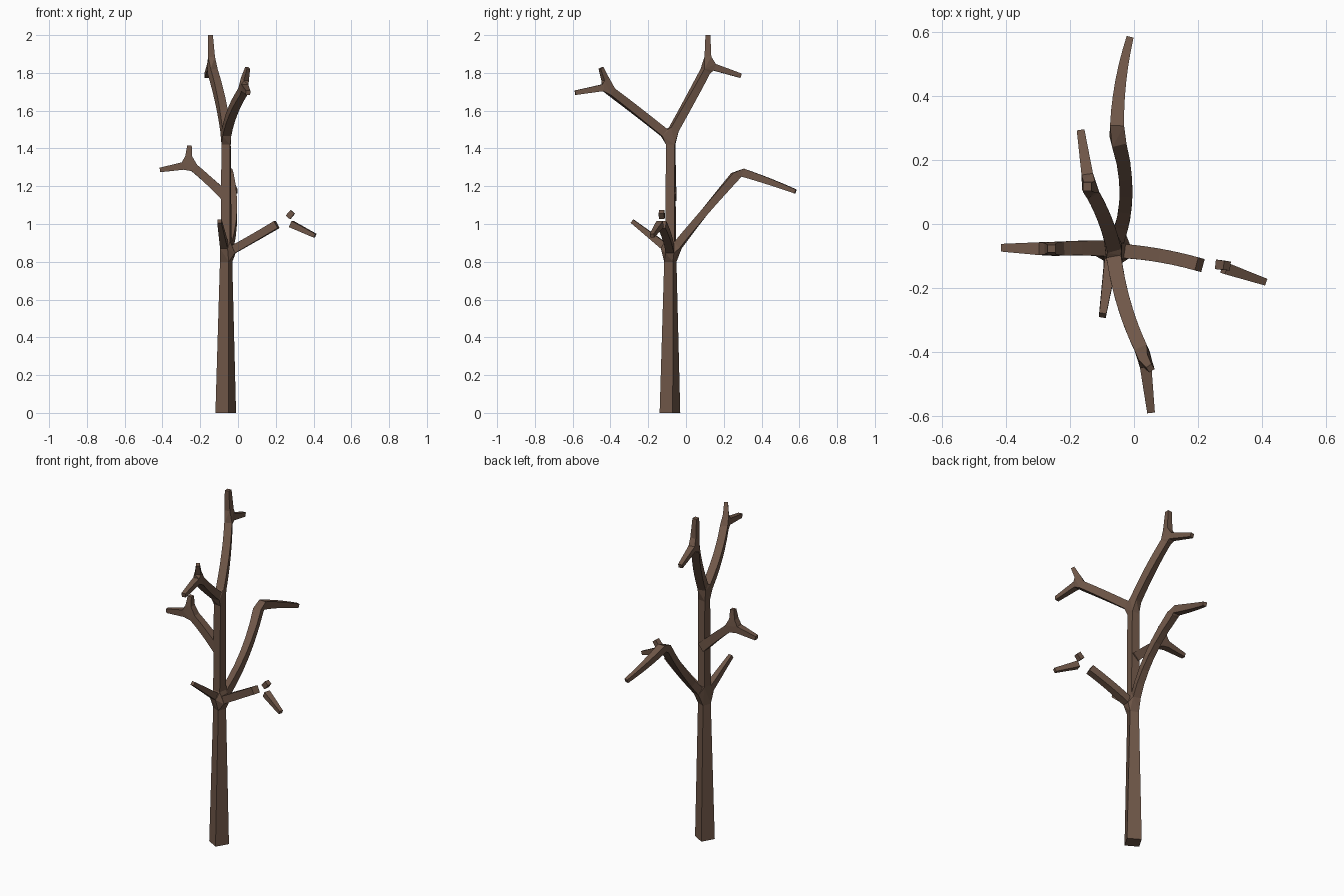
import bpy, bmesh, math
from mathutils import Vector, Quaternion

if "Cube" in bpy.data.objects:
    bpy.data.objects.remove(bpy.data.objects["Cube"])

bark = bpy.data.materials.new("bark")
bark.diffuse_color = (0.16, 0.095, 0.065, 1)
bark.use_nodes = True
bark.node_tree.nodes["Principled BSDF"].inputs["Base Color"].default_value = bark.diffuse_color


def finish(name, bm):
    bmesh.ops.recalc_face_normals(bm, faces=bm.faces[:])
    me = bpy.data.meshes.new(name)
    bm.to_mesh(me)
    bm.free()
    me.materials.append(bark)
    bpy.context.collection.objects.link(bpy.data.objects.new(name, me))


def limb(name, pts, roll=(0, 0), caps="", steps=6):
    """Square tapered limb through 2 or 3 points (x, y, z, half width).
    Returns its first and last rings so junctions can be hulled to them."""
    pts = [Vector(p) for p in pts]
    if len(pts) == 3:
        a, m, b = pts
        c = 2 * m - (a + b) / 2
        ts = [i / steps for i in range(steps + 1)]
        pts = [a * (1 - t) ** 2 + c * 2 * t * (1 - t) + b * t * t for t in ts]
    bm, rings, n = bmesh.new(), [], len(pts)
    for i, p in enumerate(pts):
        d = (pts[min(i + 1, n - 1)] - pts[max(i - 1, 0)]).to_3d().normalized()
        side = d.cross(Vector((0, 0, 1))) if abs(d.z) < 0.97 else Vector((0, -1, 0)).cross(d)
        side.normalize()
        up = side.cross(d)
        f = i / (n - 1)
        q = Quaternion(d, math.radians(roll[0] * (1 - f) + roll[1] * f))
        side, up = q @ side, q @ up
        rings.append([bm.verts.new(p.to_3d() + (side * u + up * v) * p[3])
                      for u, v in ((1, 1), (-1, 1), (-1, -1), (1, -1))])
    for r, s in zip(rings, rings[1:]):
        for k in range(4):
            bm.faces.new((r[k], r[k - 1], s[k - 1], s[k]))
    if "s" in caps:
        bm.faces.new(rings[0])
    if "e" in caps:
        bm.faces.new(rings[-1])
    ends = [[v.co.copy() for v in r] for r in (rings[0], rings[-1])]
    finish(name, bm)
    return ends


def junction(name, *rings):
    """Convex knot joining open limb ends."""
    bm, owner = bmesh.new(), {}
    for i, r in enumerate(rings):
        for co in r:
            owner[bm.verts.new(co)] = i
    bmesh.ops.convex_hull(bm, input=bm.verts[:])
    inner = [f for f in bm.faces if len({owner[v] for v in f.verts}) == 1]
    bmesh.ops.delete(bm, geom=inner, context='FACES_ONLY')
    bmesh.ops.delete(bm, geom=[v for v in bm.verts if not v.link_faces], context='VERTS')
    finish(name, bm)


# trunk
lower = limb("lower_trunk", [(-.065, -.085, 0, .04), (-.063, -.083, .80, .025)], (-30, -22), "s")
upper = limb("upper_trunk", [(-.063, -.082, .91, .025), (-.063, -.081, 1.42, .023)], (-10, -4))

# right broken limb with loose pieces
right = limb("right_limb", [(-.025, -.085, .865, .022), (.09, -.1, .93, .021),
                            (.205, -.127, .997, .021)], caps="e")
limb("right_loose_stub", [(.265, -.127, 1.035, .015), (.29, -.13, 1.064, .014)], caps="se")
limb("right_loose_twig", [(.282, -.137, 1.0, .018), (.408, -.18, .938, .011)], caps="se")

# back limb with an elbow
back = limb("back_limb", [(-.05, -.045, .885, .022), (-.025, .1, 1.065, .02),
                          (-.05, .262, 1.255, .023)])
back_tip = limb("back_twig", [(-.053, .30, 1.272, .022), (-.042, .44, 1.225, .017),
                              (-.013, .58, 1.172, .011)], caps="e")
junction("back_elbow", back[1], back_tip[0])

# small front limb
front = limb("front_limb", [(-.073, -.118, .885, .02), (-.098, -.285, 1.015, .011)], caps="e")
junction("lower_knot", lower[1], upper[0], right[0], back[0], front[0])

# left limb with fork
left = limb("left_limb", [(-.06, -.078, 1.14, .026), (-.15, -.075, 1.225, .023),
                          (-.232, -.077, 1.297, .022)], caps="s")
stub = limb("left_stub", [(-.261, -.077, 1.36, .018), (-.257, -.077, 1.415, .012)], caps="e")
twig = limb("left_twig", [(-.293, -.077, 1.307, .02), (-.413, -.074, 1.286, .012)], caps="e")
junction("left_fork", left[1], stub[0], twig[0])

# top front limb with fork
tf = limb("top_front_limb", [(-.061, -.115, 1.483, .023), (-.028, -.26, 1.597, .022),
                             (.025, -.395, 1.70, .021)])
stub = limb("top_front_stub", [(.036, -.427, 1.765, .016), (.051, -.45, 1.826, .01)], caps="e")
twig = limb("top_front_twig", [(.036, -.442, 1.721, .018), (.053, -.587, 1.695, .012)], caps="e")
junction("top_front_fork", tf[1], stub[0], twig[0])

# top back limb with fork
tb = limb("top_back_limb", [(-.066, -.065, 1.50, .023), (-.095, .023, 1.66, .022),
                            (-.135, .103, 1.81, .021)])
stub = limb("top_back_stub", [(-.14, .116, 1.885, .018), (-.146, .116, 2.0, .013)], caps="e")
twig = limb("top_back_twig", [(-.145, .15, 1.83, .018), (-.166, .29, 1.785, .012)], caps="e")
junction("top_back_fork", tb[1], stub[0], twig[0])
junction("upper_knot", upper[1], tf[0], tb[0])
